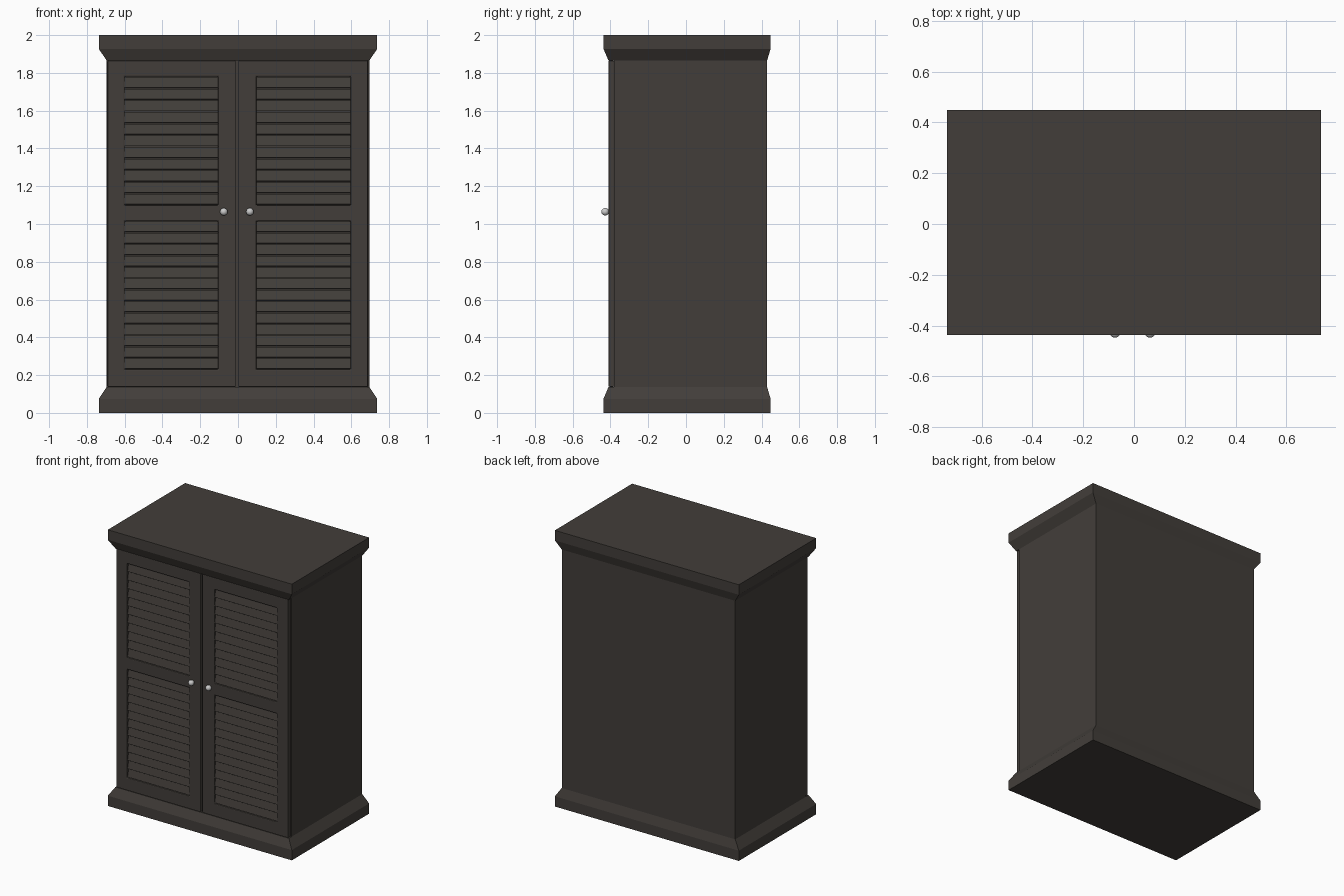
import bpy, bmesh, math
from mathutils import Matrix

if "Cube" in bpy.data.objects:
    bpy.data.objects.remove(bpy.data.objects["Cube"])

wood = bpy.data.materials.new("dark_wood")
wood.diffuse_color = (0.055, 0.048, 0.042, 1)
wood.use_nodes = True
wood.node_tree.nodes["Principled BSDF"].inputs["Base Color"].default_value = wood.diffuse_color


def finish(bm, name, mat=wood):
    bmesh.ops.recalc_face_normals(bm, faces=bm.faces)
    me = bpy.data.meshes.new(name)
    bm.to_mesh(me)
    bm.free()
    ob = bpy.data.objects.new(name, me)
    bpy.context.collection.objects.link(ob)
    if mat:
        me.materials.append(mat)
    return ob


def stack(name, levels):
    """Loft of rectangles: each level is (half width, front y, back y, z)."""
    bm = bmesh.new()
    rings = [[bm.verts.new(p) for p in ((-w, f, z), (w, f, z), (w, b, z), (-w, b, z))]
             for w, f, b, z in levels]
    for lo, hi in zip(rings, rings[1:]):
        for i in range(4):
            j = (i + 1) % 4
            bm.faces.new((lo[i], lo[j], hi[j], hi[i]))
    bm.faces.new(rings[0][::-1])
    bm.faces.new(rings[-1])
    return finish(bm, name)


W, FRONT, BACK = 0.695, -0.41, 0.429
OUT = (0.737, -0.437, 0.448)
Z0, Z1 = 0.138, 1.865
DOOR_T = 0.03

# carcass with flared plinth and cornice
stack("carcass", [(W, FRONT + DOOR_T, BACK, 0.12), (W, FRONT + DOOR_T, BACK, 1.88)])
stack("plinth", [(*OUT, 0), (*OUT, 0.074), (W, FRONT, BACK, Z0)])
stack("cornice", [(W, FRONT, BACK, Z1), (*OUT, 1.927), (*OUT, 2.0)])

# louvre openings: bottom, top, slat count
OPENINGS = [(0.23, 1.015, 13), (1.10, 1.78, 11)]


def door(name, x0, x1, ox0, ox1):
    # frame: a grid of panels with the two opening cells left out
    xs = [x0, ox0, ox1, x1]
    zs = [Z0, 0.23, 1.015, 1.10, 1.78, Z1]
    bm = bmesh.new()
    g = [[bm.verts.new((x, FRONT, z)) for z in zs] for x in xs]
    for i in range(3):
        for k in range(5):
            if i == 1 and k in (1, 3):
                continue
            bm.faces.new((g[i][k], g[i + 1][k], g[i + 1][k + 1], g[i][k + 1]))
    ext = bmesh.ops.extrude_face_region(bm, geom=bm.faces[:], use_keep_orig=True)
    verts = [v for v in ext["geom"] if isinstance(v, bmesh.types.BMVert)]
    bmesh.ops.translate(bm, verts=verts, vec=(0, DOOR_T, 0))
    ob = finish(bm, name + "_frame")
    bev = ob.modifiers.new("soft_edges", "BEVEL")
    bev.width, bev.segments, bev.limit_method = 0.005, 2, "ANGLE"

    # slats tilted so the lower edge comes forward
    bm = bmesh.new()
    for lo, hi, n in OPENINGS:
        pitch = (hi - lo) / n
        for i in range(n):
            m = (Matrix.Translation(((ox0 + ox1) / 2, FRONT + 0.014, lo + pitch * (i + 0.5)))
                 @ Matrix.Rotation(math.radians(-13), 4, "X")
                 @ Matrix.Diagonal((ox1 - ox0, 0.01, pitch * 0.9, 1)))
            bmesh.ops.create_cube(bm, size=1, matrix=m)
    finish(bm, name + "_slats")


door("left_door", -0.69, -0.012, -0.60, -0.105)
door("right_door", 0.002, 0.688, 0.098, 0.596)

# round knobs
for name, x in (("left_knob", -0.075), ("right_knob", 0.063)):
    bm = bmesh.new()
    bmesh.ops.create_uvsphere(bm, u_segments=20, v_segments=12, radius=0.02,
                              matrix=Matrix.Translation((x, -0.428, 1.065)))
    for f in bm.faces:
        f.smooth = True
    finish(bm, name, None)
